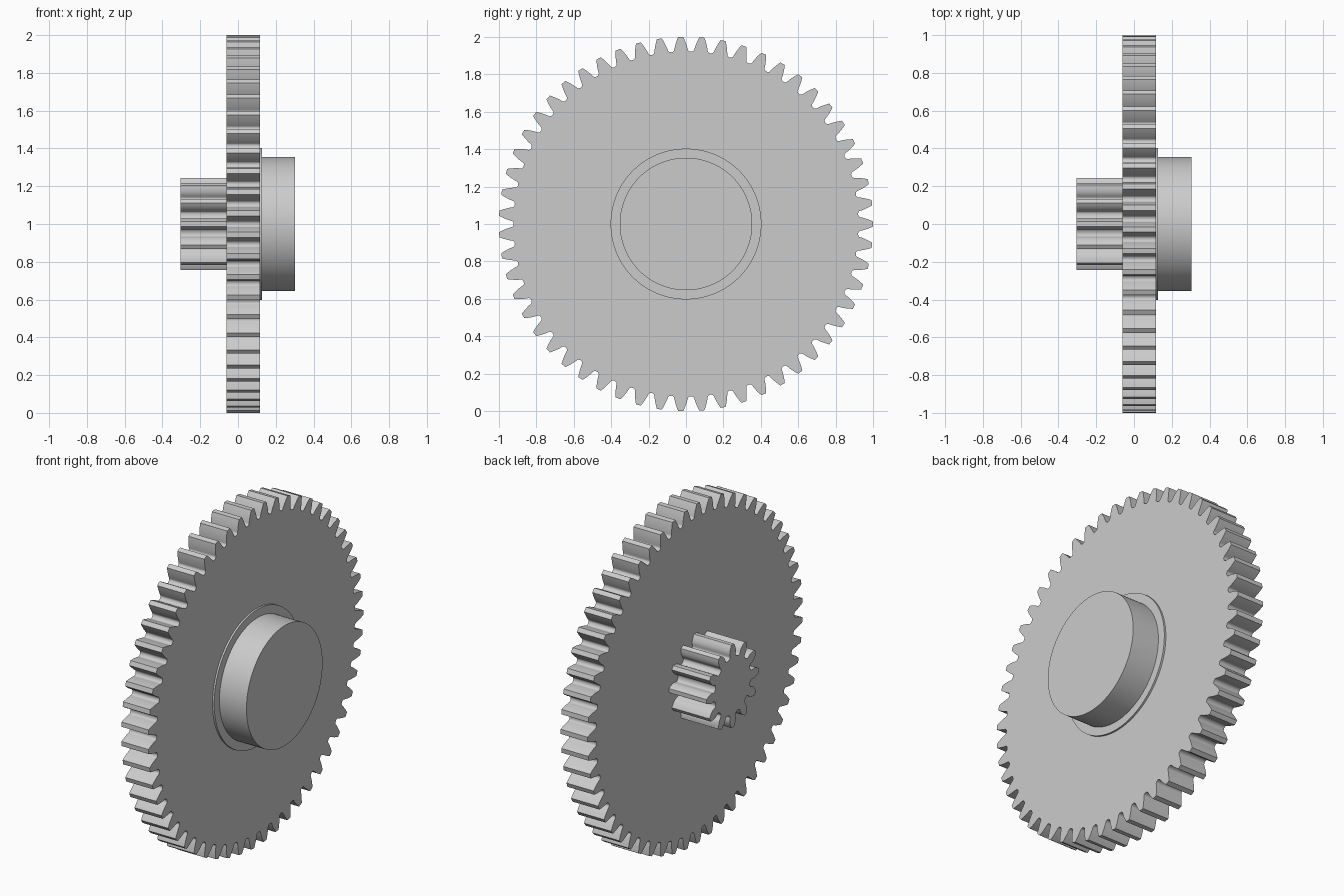
import bpy, bmesh
from math import sin, cos, tan, acos, pi, radians

cube = bpy.data.objects.get("Cube")
if cube:
    bpy.data.objects.remove(cube, do_unlink=True)

# One plain grey for the whole part
grey = bpy.data.materials.new("light_grey")
grey.use_nodes = True
colour = (0.6, 0.6, 0.6, 1)
grey.diffuse_color = colour
grey.node_tree.nodes["Principled BSDF"].inputs["Base Color"].default_value = colour

MODULE = 2 / 57
PRESSURE = radians(20)


def prism(name, outline, x0, x1):
    """Extrude a closed (y, z) outline along x, around the shaft axis at z = 1."""
    bm = bmesh.new()
    face = bm.faces.new([bm.verts.new((x0, y, z + 1)) for y, z in outline])
    out = bmesh.ops.extrude_face_region(bm, geom=[face], use_keep_orig=True)
    for v in out["geom"]:
        if isinstance(v, bmesh.types.BMVert):
            v.co.x = x1
    bmesh.ops.recalc_face_normals(bm, faces=bm.faces)
    mesh = bpy.data.meshes.new(name)
    bm.to_mesh(mesh)
    bm.free()
    mesh.materials.append(grey)
    obj = bpy.data.objects.new(name, mesh)
    bpy.context.collection.objects.link(obj)
    bpy.ops.object.select_all(action='DESELECT')
    obj.select_set(True)
    bpy.context.view_layer.objects.active = obj
    bpy.ops.object.shade_smooth_by_angle(angle=radians(30))
    return obj


def circle(radius, sides=128):
    return [(radius * cos(2 * pi * i / sides), radius * sin(2 * pi * i / sides))
            for i in range(sides)]


def gear_outline(teeth, tip):
    """Involute teeth with rounded roots, one tooth centred on +y."""
    pitch = MODULE * teeth / 2
    base = pitch * cos(PRESSURE)
    root = pitch - 1.25 * MODULE
    step = 2 * pi / teeth

    def half_angle(r):
        a = acos(min(1, base / r))
        return pi / teeth / 2 + tan(PRESSURE) - PRESSURE - (tan(a) - a)

    # Right half of a tooth, from valley floor to tip
    start = root + 0.35 * MODULE
    foot, gap = half_angle(start), step / 2
    side = [(root, gap)]
    for i in range(1, 4):
        t = i * pi / 8
        side.append((start - (start - root) * cos(t), gap - (gap - foot) * sin(t)))
    for i in range(8):
        r = start + (tip - start) * i / 7
        side.append((r, half_angle(r)))

    points = []
    for k in range(teeth):
        tooth = [(r, -a) for r, a in side] + [(r, a) for r, a in reversed(side[1:])]
        points += [(r * cos(k * step + a), r * sin(k * step + a)) for r, a in tooth]
    return points


# Large wheel and small pinion share one tooth size
prism("large_gear", gear_outline(55, 1.0), -0.06, 0.116)
prism("pinion_gear", gear_outline(12, 0.244), -0.305, -0.04)

# Thin shoulder and round boss on the other side
prism("shoulder_ring", circle(0.403), 0.10, 0.127)
prism("boss", circle(0.354), 0.11, 0.303)
